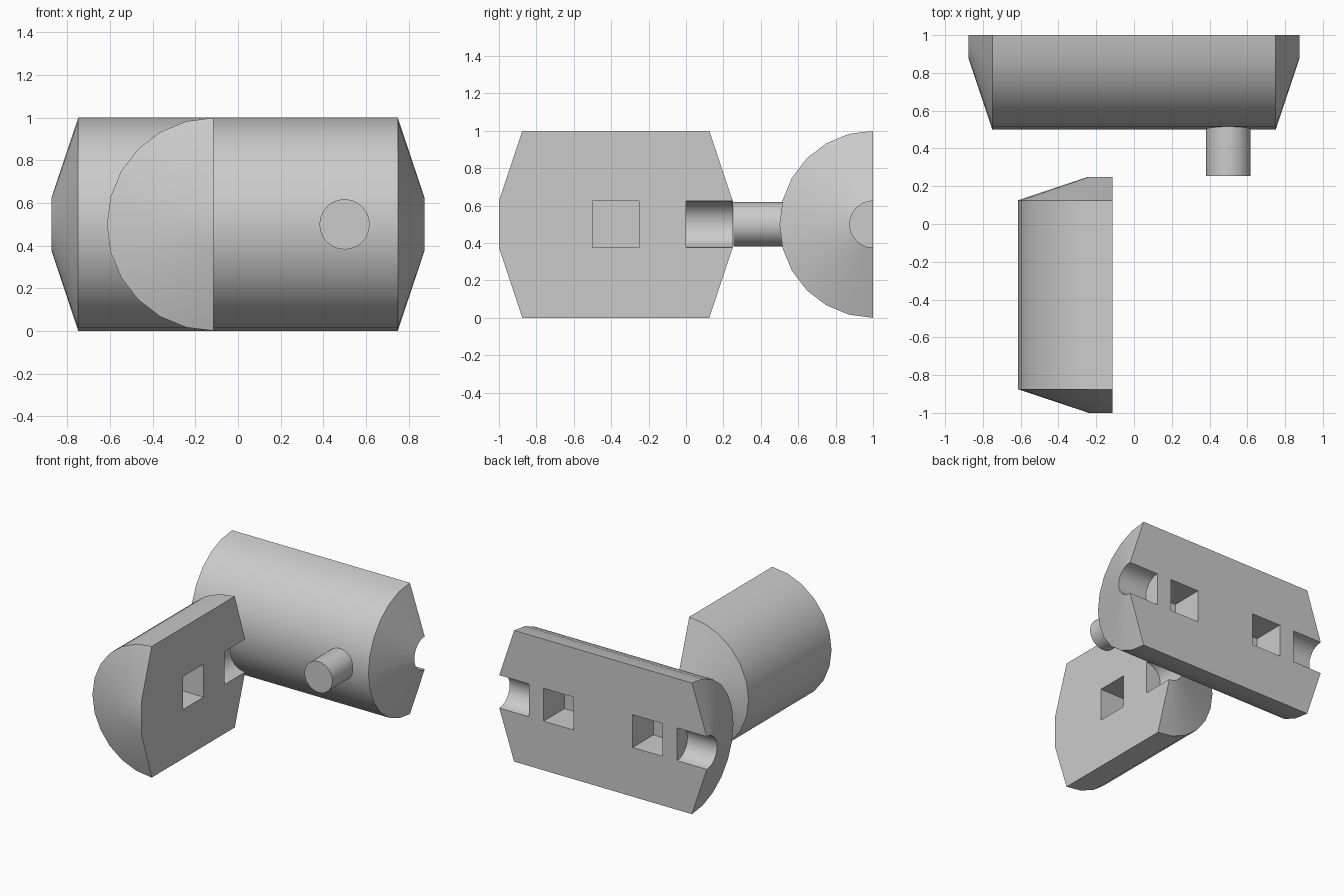
import bpy, bmesh
from math import sin, cos, pi, radians
from mathutils import Matrix, Vector

if "Cube" in bpy.data.objects:
    bpy.data.objects.remove(bpy.data.objects["Cube"])

grey = bpy.data.materials.new("plain_grey")
grey.use_nodes = True
grey.diffuse_color = (0.6, 0.6, 0.6, 1)
grey.node_tree.nodes["Principled BSDF"].inputs["Base Color"].default_value = (0.6, 0.6, 0.6, 1)

RADIUS, TIP, DEPTH, BEVEL = 0.5, 0.125, 0.25, 0.125
STEPS = 12


def finish(name, bm, material=grey):
    bmesh.ops.recalc_face_normals(bm, faces=bm.faces)
    mesh = bpy.data.meshes.new(name)
    bm.to_mesh(mesh)
    bm.free()
    mesh.materials.append(material)
    obj = bpy.data.objects.new(name, mesh)
    bpy.context.collection.objects.link(obj)
    return obj


def smooth(obj):
    bpy.ops.object.select_all(action="DESELECT")
    obj.select_set(True)
    bpy.context.view_layer.objects.active = obj
    bpy.ops.object.shade_smooth_by_angle(angle=radians(30))


def end_profile(half, bored):
    """Axial position and radius from the axis out to the shoulder of one end."""
    start = [(half - DEPTH, 0), (half - DEPTH, TIP)] if bored else [(half, 0)]
    return start + [(half, TIP), (half - BEVEL, RADIUS)]


def half_barrel(name, length, bored_ends, sockets, matrix):
    """Half of a turned barrel along local x with its flat side facing +y."""
    left, right = (end_profile(length / 2, b) for b in bored_ends)
    profile = [(-a, r) for a, r in left] + right[::-1]
    bm = bmesh.new()
    rings = [[bm.verts.new((a, -r * sin(pi * i / STEPS), r * cos(pi * i / STEPS)))
              for i in range(STEPS + 1)] for a, r in profile]
    for p, q in zip(rings, rings[1:]):
        for i in range(STEPS):
            bm.faces.new((p[i], p[i + 1], q[i + 1], q[i]))
    bm.faces.new([r[0] for r in rings] + [r[-1] for r in reversed(rings)])
    bmesh.ops.remove_doubles(bm, verts=bm.verts, dist=0.0001)
    bm.transform(matrix)
    body = finish(name, bm)

    # square sockets sunk into the flat side
    bm = bmesh.new()
    for x in sockets:
        bmesh.ops.create_cube(bm, size=1, matrix=Matrix.Translation((x, 0, 0))
                              @ Matrix.Diagonal((DEPTH, 2 * DEPTH, DEPTH, 1)))
    bm.transform(matrix)
    cutter = finish(name + "_socket_cutter", bm)
    cut = body.modifiers.new("sockets", "BOOLEAN")
    cut.operation, cut.solver, cut.object = "DIFFERENCE", "EXACT", cutter
    bpy.context.view_layer.objects.active = body
    bpy.ops.object.modifier_apply(modifier=cut.name)
    bpy.data.objects.remove(cutter)
    smooth(body)
    return body


# long half at the back, flat side to the rear
half_barrel("long_half", 1.75, (True, True), (-0.375, 0.375),
            Matrix.Translation((0, 1, 0.5)))

# short half in front, flat side to +x, bored at its rear end only
half_barrel("short_half", 1.25, (True, False), (0,),
            Matrix.Translation((-0.115, -0.375, 0.5)) @ Matrix.Rotation(-pi / 2, 4, "Z"))

# round peg on the curved side of the long half
bm = bmesh.new()
bmesh.ops.create_cone(bm, cap_ends=True, segments=24, radius1=0.118, radius2=0.118, depth=0.3,
                      matrix=Matrix.Translation((0.5, 0.405, 0.5)) @ Matrix.Rotation(pi / 2, 4, "X"))
smooth(finish("round_peg", bm))
